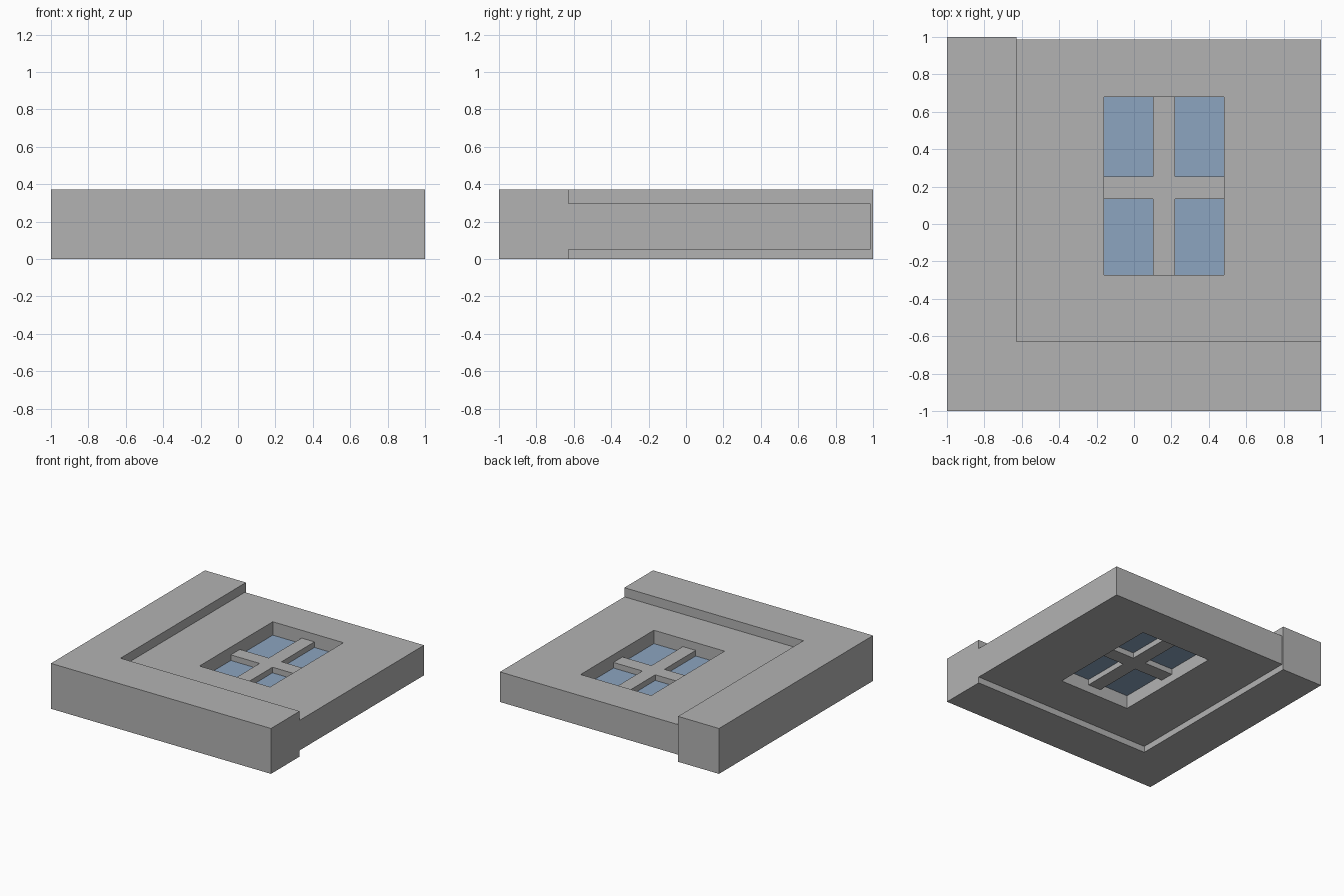
import bpy
import bmesh

cube = bpy.data.objects.get("Cube")
if cube:
    bpy.data.objects.remove(cube, do_unlink=True)


def material(name, rgb):
    mat = bpy.data.materials.new(name)
    mat.use_nodes = True
    mat.diffuse_color = (*rgb, 1)
    mat.node_tree.nodes["Principled BSDF"].inputs["Base Color"].default_value = (*rgb, 1)
    return mat


def plate(name, xs, ys, bottom, top, keep, mat):
    """Extrude the grid cells (i, j) chosen by keep into one solid."""
    bm = bmesh.new()
    grid = [[bm.verts.new((x, y, bottom)) for y in ys] for x in xs]
    for i in range(len(xs) - 1):
        for j in range(len(ys) - 1):
            if keep(i, j):
                bm.faces.new((grid[i][j], grid[i + 1][j],
                              grid[i + 1][j + 1], grid[i][j + 1]))
    loose = [v for v in bm.verts if not v.link_faces]
    bmesh.ops.delete(bm, geom=loose, context="VERTS")
    raised = bmesh.ops.extrude_face_region(bm, geom=bm.faces[:], use_keep_orig=True)
    moved = [g for g in raised["geom"] if isinstance(g, bmesh.types.BMVert)]
    bmesh.ops.translate(bm, verts=moved, vec=(0, 0, top - bottom))
    bmesh.ops.recalc_face_normals(bm, faces=bm.faces[:])
    mesh = bpy.data.meshes.new(name)
    bm.to_mesh(mesh)
    bm.free()
    mesh.materials.append(mat)
    obj = bpy.data.objects.new(name, mesh)
    bpy.context.collection.objects.link(obj)
    return obj


grey = material("plain grey", (0.45, 0.45, 0.45))
blue = material("glass blue", (0.262, 0.376, 0.527))

INNER = -0.628                       # inner edge of the thick border
WIN_X = (-0.16, 0.102, 0.219, 0.482)  # window opening and upright bar
WIN_Y = (-0.272, 0.135, 0.253, 0.68)  # window opening and cross bar

# Thick L-shaped border along two sides
plate("corner_border", (-1, INNER, 1), (-1, INNER, 1), 0, 0.373,
      lambda i, j: i == 0 or j == 0, grey)

# Thinner wall panel with the window opening
plate("wall_panel", (INNER, WIN_X[0], WIN_X[-1], 1),
      (INNER, WIN_Y[0], WIN_Y[-1], 0.987), 0.051, 0.298,
      lambda i, j: (i, j) != (1, 1), grey)

# Crossed window bars, set back from both wall faces
plate("window_bars", WIN_X, WIN_Y, 0.115, 0.234,
      lambda i, j: i == 1 or j == 1, grey)

# Four panes between the bars
plate("window_glass", WIN_X, WIN_Y, 0.16, 0.188,
      lambda i, j: i != 1 and j != 1, blue)
